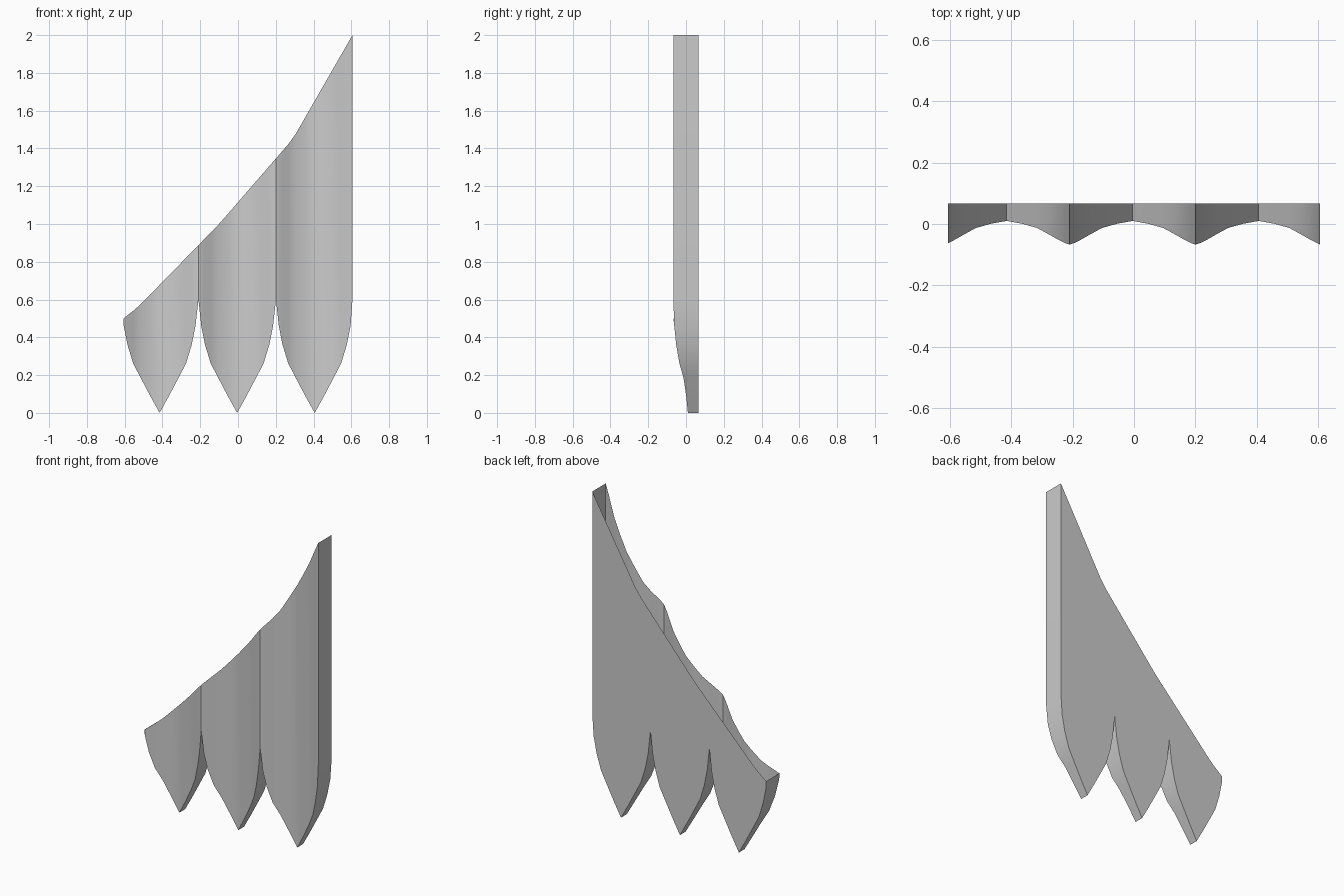
import bpy, bmesh

if "Cube" in bpy.data.objects:
    bpy.data.objects.remove(bpy.data.objects["Cube"])

# half-feather section: (distance from quill, front y, lower edge z)
HALF = [(0, .010, 0), (.05, .001, .09), (.10, -.013, .185), (.14, -.035, .262),
        (.17, -.052, .36), (.19, -.062, .46), (.2055, -.067, .60)]
# slanted upper edge (x, z)
TOP = [(-.606, .5), (-.53, .56), (-.10, 1.0), (.29, 1.45), (.606, 2.0)]
CENTRES = (-.415, -.0045, .406)
BACK, EDGE = .067, .606


def top_z(x):
    for (x0, z0), (x1, z1) in zip(TOP, TOP[1:]):
        if x <= x1:
            return z0 + (z1 - z0) * (x - x0) / (x1 - x0)
    return TOP[-1][1]


# columns across the three feathers, left to right
columns = []
for i, c in enumerate(CENTRES):
    left = [(-w, y, z) for w, y, z in reversed(HALF)]
    if i:
        left = left[1:]          # notch column is shared
    for w, y, z in left + HALF[1:]:
        x = max(-EDGE, min(EDGE, c + w))
        columns.append((x, y, min(z, top_z(x)), top_z(x)))

bm = bmesh.new()
rows = []
for x, y, lo, hi in columns:
    rows.append([bm.verts.new(p) for p in
                 ((x, y, hi), (x, y, lo), (x, BACK, lo), (x, BACK, hi))])

# front sheet, scalloped lower wall and flat back; the top stays open
for a, b in zip(rows, rows[1:]):
    for k in range(3):
        bm.faces.new((a[k], a[k + 1], b[k + 1], b[k]))
# straight right-hand wall
bm.faces.new(rows[-1])
bmesh.ops.remove_doubles(bm, verts=bm.verts, dist=.0005)
bmesh.ops.recalc_face_normals(bm, faces=bm.faces)

mesh = bpy.data.meshes.new("feather_panel")
bm.to_mesh(mesh)
bm.free()
panel = bpy.data.objects.new("feather_panel", mesh)
bpy.context.collection.objects.link(panel)
bpy.context.view_layer.objects.active = panel
panel.select_set(True)
bpy.ops.object.shade_smooth_by_angle(angle=.6)
